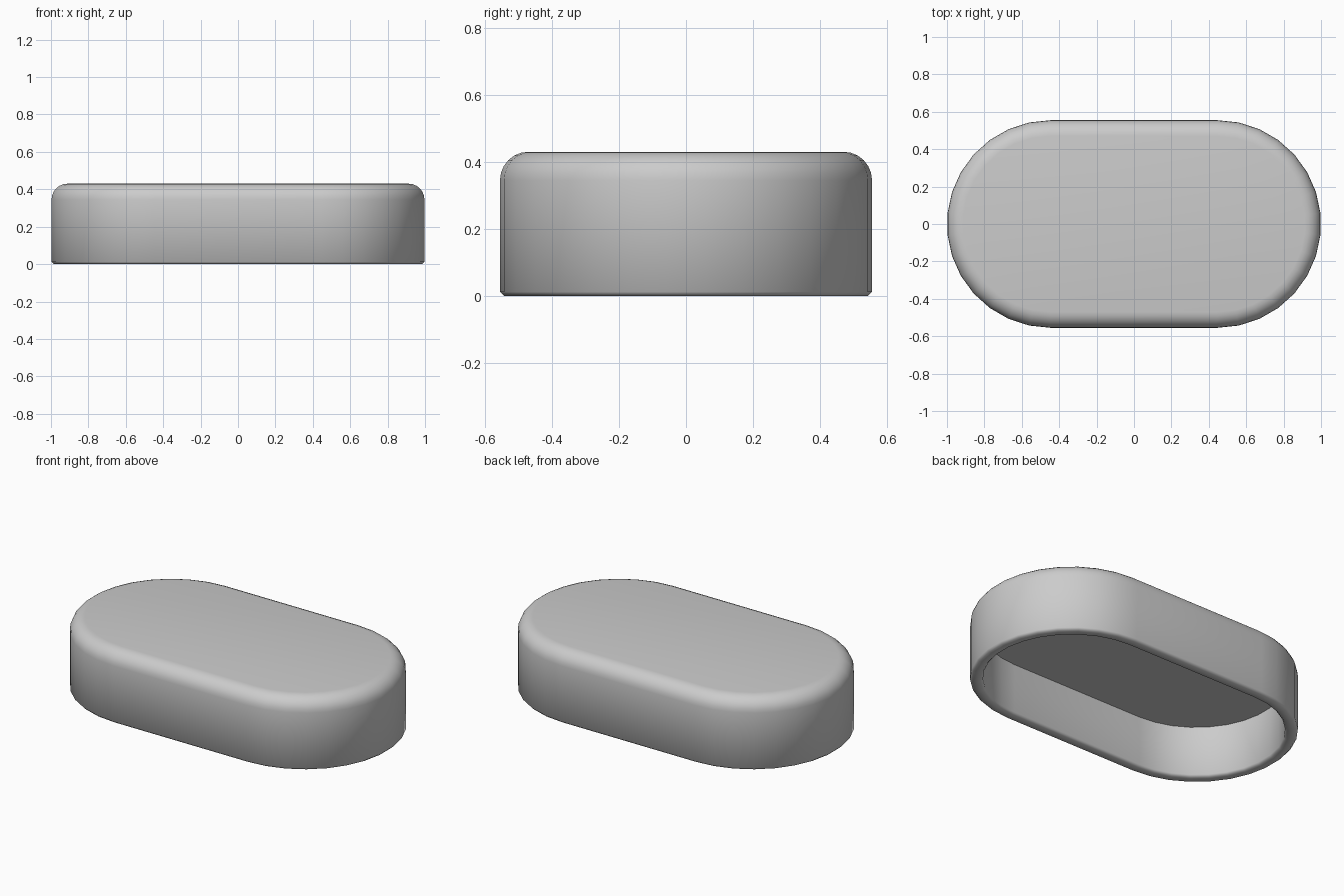
import bpy
import bmesh
import math

# Remove the default cube
cube = bpy.data.objects.get("Cube")
if cube:
    bpy.data.objects.remove(cube, do_unlink=True)

STRAIGHT = 0.445   # half length of the straight sides
RADIUS = 0.555     # radius of the round ends
HEIGHT = 0.43
SEGMENTS = 15      # facets on each round end

# Matte grey material
grey = bpy.data.materials.new("plain_grey")
grey.use_nodes = True
colour = (0.6, 0.6, 0.6, 1)
grey.diffuse_color = colour
grey.node_tree.nodes["Principled BSDF"].inputs["Base Color"].default_value = colour


def ring(bm, radius, z):
    """Stadium-shaped loop of vertices."""
    verts = []
    for side in (1, -1):
        for i in range(SEGMENTS + 1):
            a = -math.pi / 2 + math.pi * i / SEGMENTS
            verts.append(bm.verts.new((side * (STRAIGHT + radius * math.cos(a)),
                                       side * radius * math.sin(a), z)))
    return verts


# Cross-section from the inner ceiling, round the rim, up to the top
wall, lip, fillet = 0.07, 0.012, 0.085
profile = [(RADIUS - wall, 0.31), (RADIUS - wall, lip),
           (RADIUS - wall + lip, 0), (RADIUS - lip, 0), (RADIUS, lip)]
for i in range(7):
    a = math.pi / 2 * i / 6
    profile.append((RADIUS - fillet + fillet * math.cos(a),
                    HEIGHT - fillet + fillet * math.sin(a)))

# Hollow rounded cap
bm = bmesh.new()
loops = [ring(bm, r, z) for r, z in profile]
for low, high in zip(loops, loops[1:]):
    for i in range(len(low)):
        j = (i + 1) % len(low)
        bm.faces.new((low[i], low[j], high[j], high[i]))
bm.faces.new(loops[0])
bm.faces.new(loops[-1])
bmesh.ops.recalc_face_normals(bm, faces=bm.faces)

mesh = bpy.data.meshes.new("hollow_cap")
bm.to_mesh(mesh)
bm.free()
mesh.materials.append(grey)
cap = bpy.data.objects.new("hollow_cap", mesh)
bpy.context.collection.objects.link(cap)

# Smooth shading with sharp inner edges
bpy.context.view_layer.objects.active = cap
cap.select_set(True)
bpy.ops.object.shade_smooth_by_angle(angle=math.radians(50))
